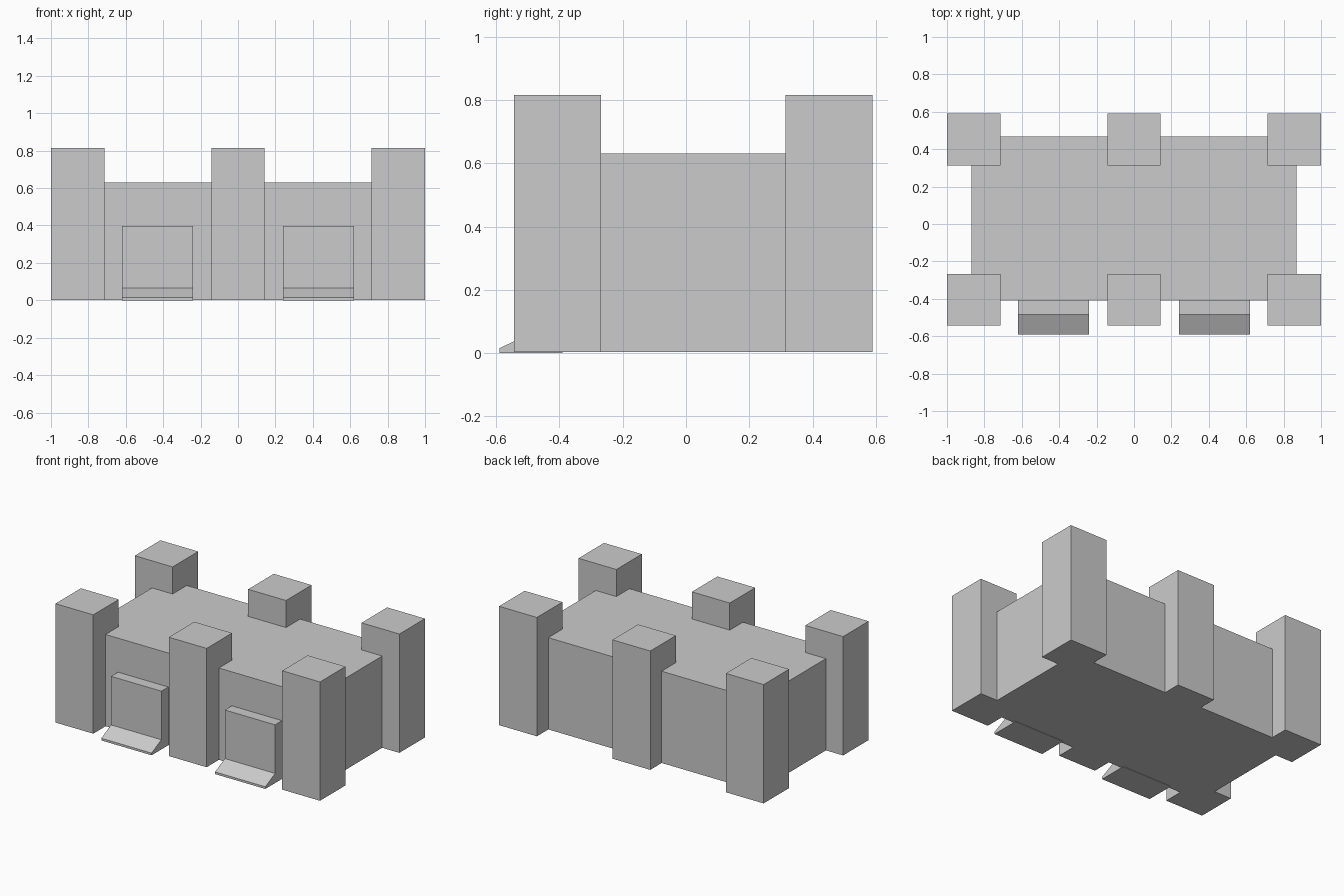
import bpy
import bmesh
from mathutils import Vector

cube = bpy.data.objects.get("Cube")
if cube:
    bpy.data.objects.remove(cube, do_unlink=True)

grey = bpy.data.materials.new("plain_grey")
grey.use_nodes = True
GREY = (0.6, 0.6, 0.6, 1)
grey.diffuse_color = GREY
grey.node_tree.nodes["Principled BSDF"].inputs["Base Color"].default_value = GREY


def extrude_profile(name, profile, offset):
    """Make a solid by sweeping a closed flat profile along an offset."""
    mesh = bpy.data.meshes.new(name)
    bm = bmesh.new()
    face = bm.faces.new([bm.verts.new(p) for p in profile])
    swept = bmesh.ops.extrude_face_region(bm, geom=[face], use_keep_orig=True)
    verts = [g for g in swept["geom"] if isinstance(g, bmesh.types.BMVert)]
    bmesh.ops.translate(bm, verts=verts, vec=Vector(offset))
    bmesh.ops.recalc_face_normals(bm, faces=bm.faces)
    bm.to_mesh(mesh)
    bm.free()
    mesh.materials.append(grey)
    obj = bpy.data.objects.new(name, mesh)
    bpy.context.collection.objects.link(obj)
    return obj


# Ground-plan outline: main hall with a tower notch at each corner and mid-wall
BASE = 0.003
HALL_TOP, TOWER_TOP = 0.63, 0.815


def box(name, x0, x1, y0, y1, top):
    plan = [(x0, y0, BASE), (x1, y0, BASE), (x1, y1, BASE), (x0, y1, BASE)]
    return extrude_profile(name, plan, (0, 0, top - BASE))


# Main hall
box("main_hall", -0.87, 0.87, -0.41, 0.467, HALL_TOP)

# Six square towers
for row, y0, y1 in (("front", -0.543, -0.268), ("back", 0.314, 0.59)):
    for side, x in (("right", -0.857), ("middle", 0), ("left", 0.857)):
        box(f"{row}_{side}_tower", x - 0.143, x + 0.143, y0, y1, TOWER_TOP)

# Two gateways, each a raised door block with a sloping ramp at its foot
gate = [(-0.39, 0), (-0.59, 0), (-0.59, 0.015), (-0.485, 0.066),
        (-0.485, 0.398), (-0.39, 0.398)]
for side, x in (("right", -0.62), ("left", 0.24)):
    extrude_profile(f"{side}_gateway", [(x, y, z) for y, z in gate], (0.38, 0, 0))
